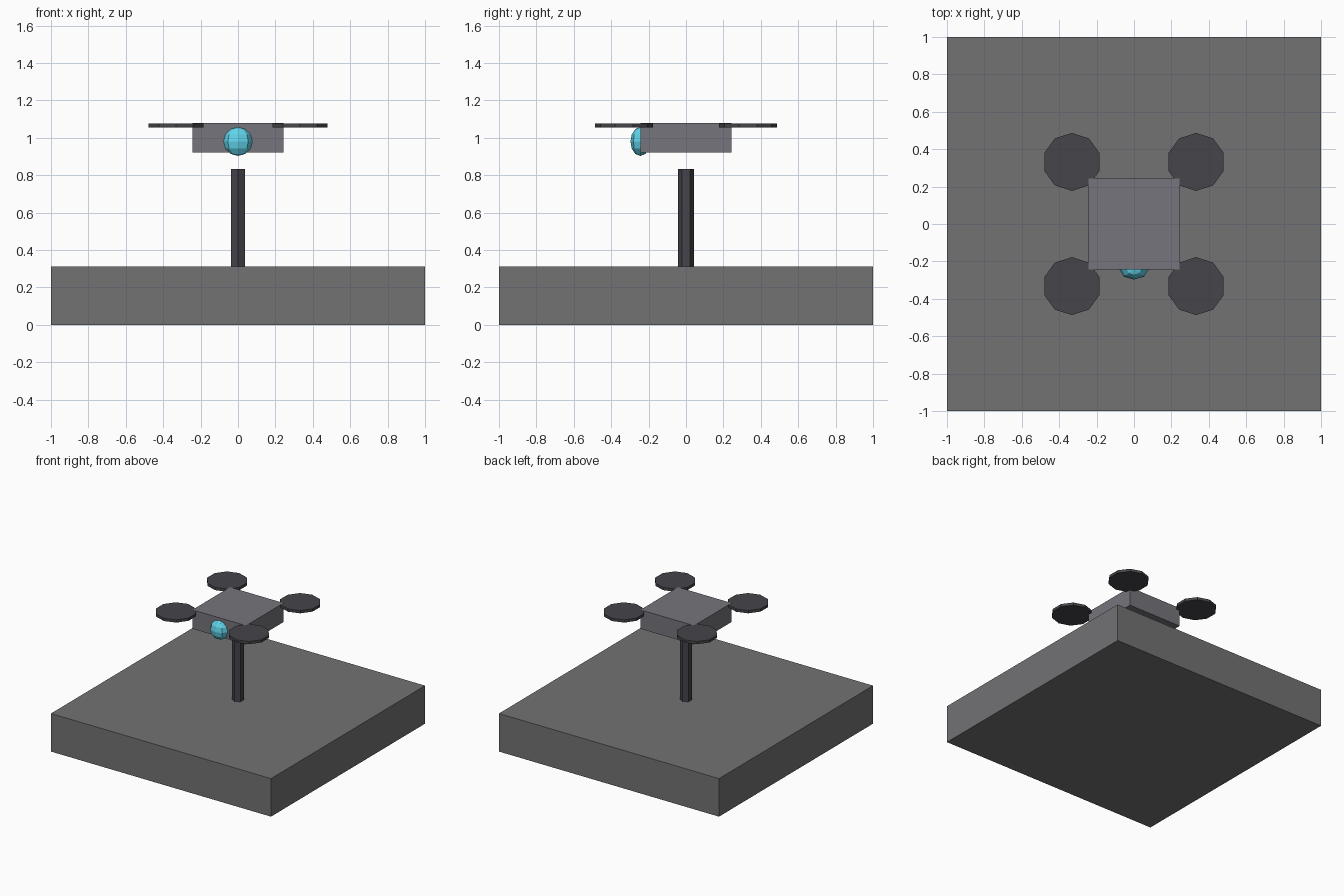
import bpy

if "Cube" in bpy.data.objects:
    bpy.data.objects.remove(bpy.data.objects["Cube"])


def material(name, rgb):
    m = bpy.data.materials.new(name)
    m.diffuse_color = (*rgb, 1)
    m.use_nodes = True
    m.node_tree.nodes["Principled BSDF"].inputs["Base Color"].default_value = m.diffuse_color
    return m


base_mat = material("base_grey", (0.17, 0.17, 0.175))
body_mat = material("body_grey", (0.178, 0.178, 0.2))
dark_mat = material("dark_grey", (0.06, 0.06, 0.07))
lens_mat = material("lens_cyan", (0.12, 0.65, 0.82))


def finish(name, mat):
    ob = bpy.context.object
    ob.name = name
    ob.data.materials.append(mat)
    return ob


def box(name, size, z0, z1, mat):
    bpy.ops.mesh.primitive_cube_add(size=1, location=(0, 0, (z0 + z1) / 2))
    finish(name, mat).scale = (size, size, z1 - z0)


def cylinder(name, sides, r, x, y, z0, z1, mat):
    bpy.ops.mesh.primitive_cylinder_add(vertices=sides, radius=r, depth=z1 - z0,
                                        location=(x, y, (z0 + z1) / 2))
    finish(name, mat)


# Ground slab and post
box("base_slab", 2, 0, 0.3125, base_mat)
cylinder("post", 6, 0.044, 0, 0, 0.3125, 0.834, dark_mat)

# Hovering body with four rotor discs
box("drone_body", 0.4875, 0.922, 1.078, body_mat)
for sx, side in ((-1, "left"), (1, "right")):
    for sy, end in ((-1, "front"), (1, "back")):
        cylinder(f"rotor_{end}_{side}", 10, 0.155, sx * 0.332, sy * 0.332,
                 1.055, 1.0775, dark_mat)

# Flattened lens on the front face
bpy.ops.mesh.primitive_uv_sphere_add(segments=8, ring_count=6, radius=1,
                                     location=(0, -0.244, 0.98))
finish("lens", lens_mat).scale = (0.077, 0.053, 0.077)
